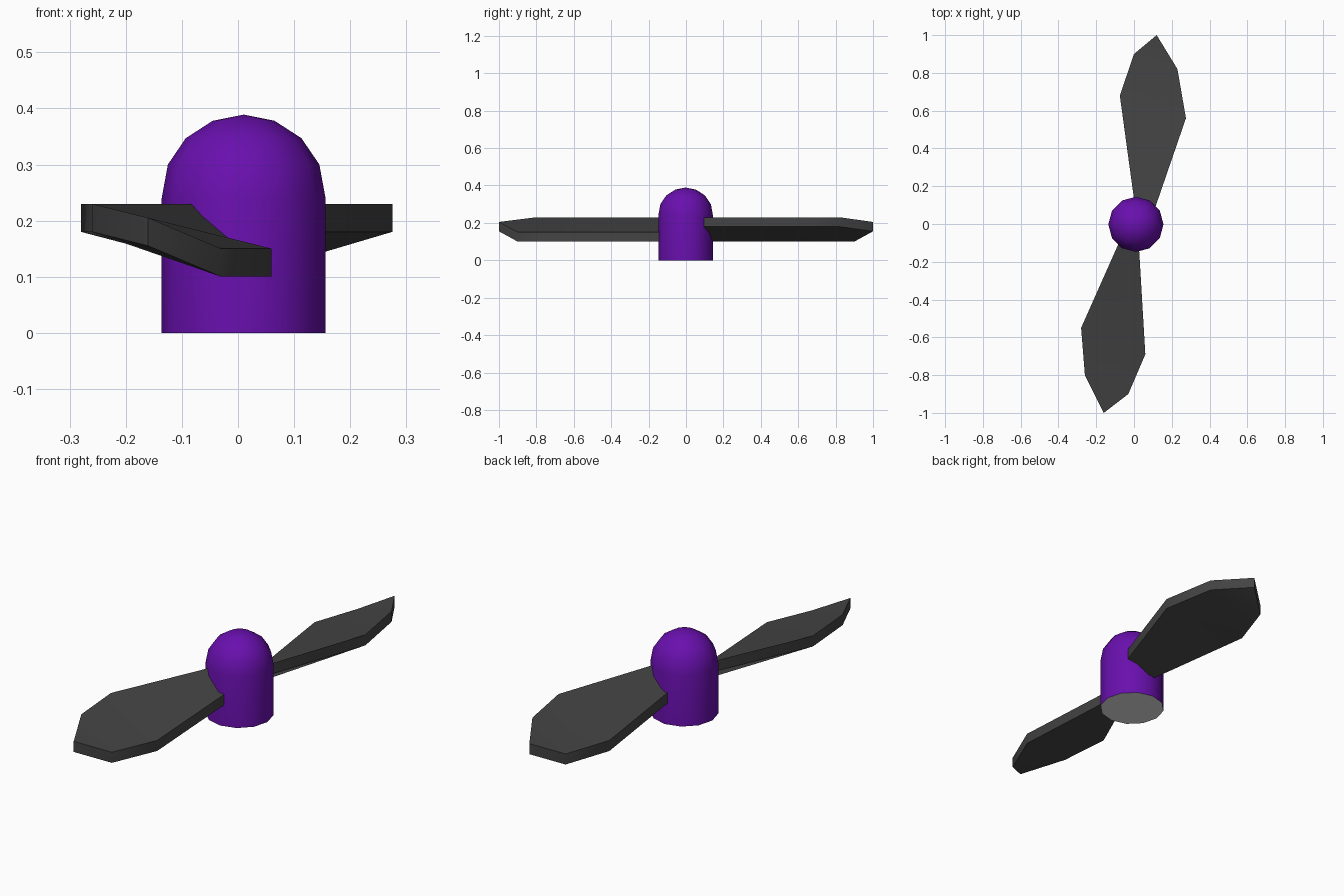
import bpy, bmesh, math

if "Cube" in bpy.data.objects:
    bpy.data.objects.remove(bpy.data.objects["Cube"])


def material(name, rgb):
    m = bpy.data.materials.new(name)
    m.diffuse_color = (*rgb, 1)
    m.use_nodes = True
    m.node_tree.nodes["Principled BSDF"].inputs["Base Color"].default_value = m.diffuse_color
    return m


purple = material("purple", (0.14, 0.005, 0.42))
charcoal = material("charcoal", (0.058, 0.058, 0.058))
white = material("white", (0.8, 0.8, 0.8))


def finish(name, bm, mats, angle):
    bmesh.ops.recalc_face_normals(bm, faces=bm.faces)
    me = bpy.data.meshes.new(name)
    bm.to_mesh(me)
    bm.free()
    ob = bpy.data.objects.new(name, me)
    bpy.context.collection.objects.link(ob)
    for m in mats:
        me.materials.append(m)
    bpy.ops.object.select_all(action='DESELECT')
    ob.select_set(True)
    bpy.context.view_layer.objects.active = ob
    bpy.ops.object.shade_smooth_by_angle(angle=math.radians(angle))
    return ob


# Hub: bullet shape from stacked rings, with a white base
SIDES = 12
PROFILE = [(0.146, 0.0), (0.146, 0.24), (0.135, 0.30), (0.103, 0.347), (0.055, 0.378)]
bm = bmesh.new()
rings = []
for r, z in PROFILE:
    rings.append([bm.verts.new((0.01 + r * math.cos(a), -0.002 + r * math.sin(a), z))
                  for a in (2 * math.pi * i / SIDES for i in range(SIDES))])
base = bm.faces.new(rings[0])
base.material_index = 1
for lo, hi in zip(rings, rings[1:]):
    for i in range(SIDES):
        j = (i + 1) % SIDES
        bm.faces.new((lo[i], lo[j], hi[j], hi[i]))
tip = bm.verts.new((0.01, -0.002, 0.389))
for i in range(SIDES):
    bm.faces.new((rings[-1][i], rings[-1][(i + 1) % SIDES], tip))
finish("hub", bm, [purple, white], 40)


# Blades: pitched slabs; outline runs low edge, tip, high edge (x, y, top z)
def blade(name, low, tip, high, thick=0.05):
    pts = [(x, y, 0.15) for x, y in low] + [(*tip, 0.205)] + [(x, y, 0.23) for x, y in high]
    bm = bmesh.new()
    top = [bm.verts.new(p) for p in pts]
    bot = [bm.verts.new((x, y, z - thick)) for x, y, z in pts]
    n = len(pts)
    for i in range(n):
        j = (i + 1) % n
        bm.faces.new((top[i], top[j], bot[j], bot[i]))
    # pair low and high edges so the surface twists cleanly
    for s in (top, bot):
        bm.faces.new((s[0], s[1], s[5], s[6]))
        bm.faces.new((s[1], s[2], s[4], s[5]))
        bm.faces.new((s[2], s[3], s[4]))
    finish(name, bm, [charcoal], 40)


blade("back_blade", [(0.005, 0.095), (-0.075, 0.68), (0.0, 0.90)], (0.12, 1.0),
      [(0.23, 0.82), (0.275, 0.56), (0.115, 0.095)])
blade("front_blade", [(0.025, -0.10), (0.06, -0.69), (-0.03, -0.90)], (-0.16, -1.0),
      [(-0.26, -0.80), (-0.28, -0.55), (-0.08, -0.10)])
